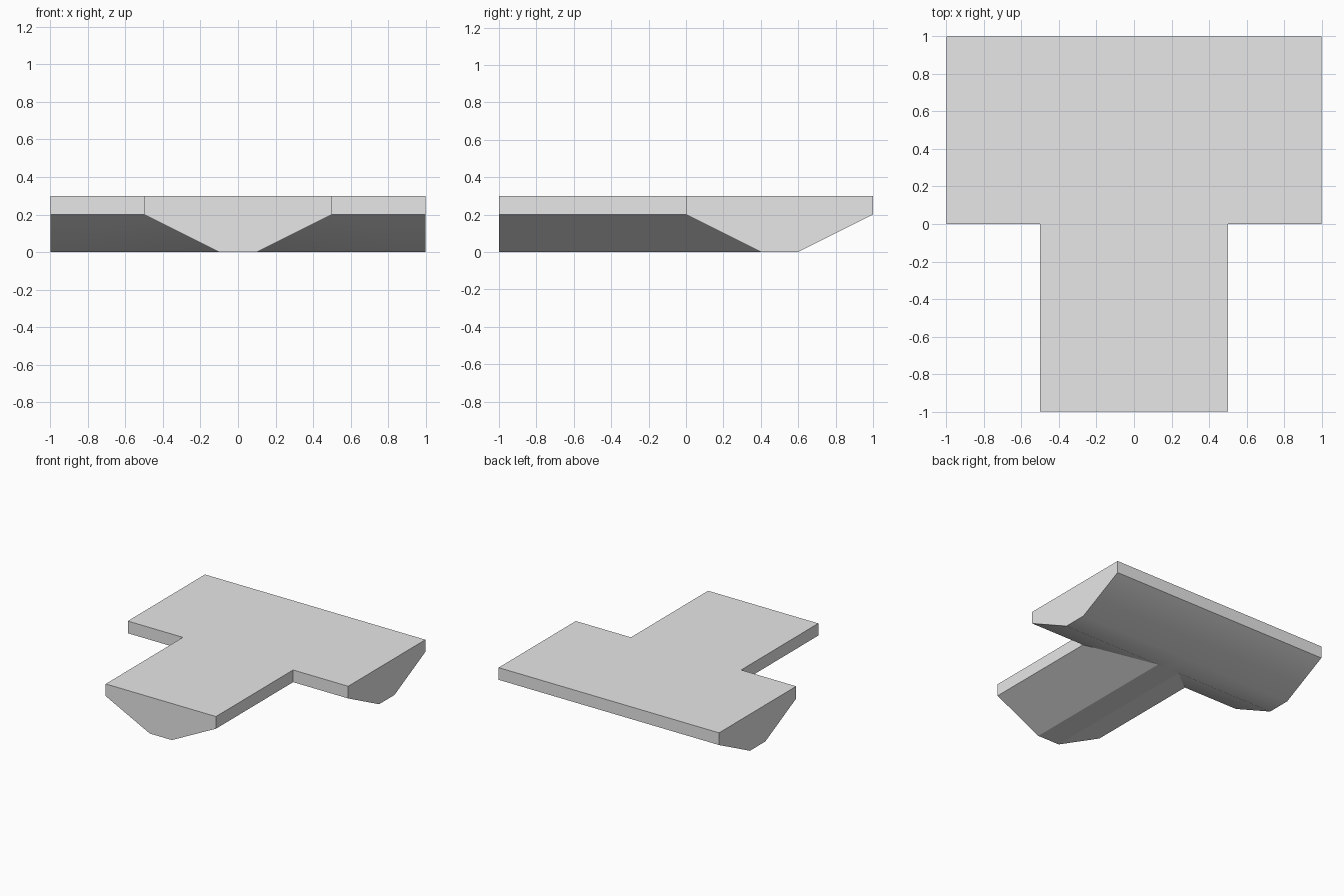
import bpy
import bmesh

default_cube = bpy.data.objects.get("Cube")
if default_cube:
    bpy.data.objects.remove(default_cube, do_unlink=True)

# Heights of the deck, the lower rim and the keel
DECK, RIM, KEEL = 0.3, 0.2, 0.0
HALF_STEM, HALF_KEEL = 0.5, 0.1
KEEL_FRONT, KEEL_BACK = 0.4, 0.6

grey = bpy.data.materials.new("plain_grey")
grey.use_nodes = True
colour = (0.8, 0.8, 0.8, 1.0)
grey.diffuse_color = colour
grey.node_tree.nodes["Principled BSDF"].inputs["Base Color"].default_value = colour

bm = bmesh.new()


def face(points, smooth=False):
    """Add a face on the left half and its mirror image on the right."""
    for side in (1, -1):
        f = bm.faces.new([bm.verts.new((side * x, y, z)) for x, y, z in points])
        f.smooth = smooth


# Half outline of the T, from the front centre round to the back centre
outline = [(0, -1), (HALF_STEM, -1), (HALF_STEM, 0), (1, 0), (1, 1), (0, 1)]

# Flat deck and vertical rim
face([(x, y, DECK) for x, y in outline])
for (ax, ay), (bx, by) in zip(outline, outline[1:]):
    face([(ax, ay, DECK), (bx, by, DECK), (bx, by, RIM), (ax, ay, RIM)])

# Tapered end walls of the stem and the crossbar
face([(0, -1, RIM), (HALF_STEM, -1, RIM), (HALF_KEEL, -1, KEEL), (0, -1, KEEL)])
face([(1, 0, RIM), (1, 1, RIM), (1, KEEL_BACK, KEEL), (1, KEEL_FRONT, KEEL)])

# Stem underside: slope mitred into the crossbar, and keel
mitre = [(HALF_STEM, 0, RIM), (HALF_KEEL, KEEL_FRONT, KEEL)]
face([(HALF_KEEL, -1, KEEL), (HALF_STEM, -1, RIM)] + mitre)
face([(0, -1, KEEL), (HALF_KEEL, -1, KEEL), mitre[1], (0, KEEL_FRONT, KEEL)])

# Crossbar underside: front slope, keel and back slope, softly shaded
face(mitre + [(1, KEEL_FRONT, KEEL), (1, 0, RIM)], True)
face([(0, KEEL_FRONT, KEEL), mitre[1], (1, KEEL_FRONT, KEEL),
      (1, KEEL_BACK, KEEL), (0, KEEL_BACK, KEEL)], True)
face([(0, KEEL_BACK, KEEL), (1, KEEL_BACK, KEEL), (1, 1, RIM), (0, 1, RIM)], True)

# Weld into one closed solid
bmesh.ops.remove_doubles(bm, verts=bm.verts[:], dist=0.0001)
bmesh.ops.recalc_face_normals(bm, faces=bm.faces[:])

# Keep hard corners crisp
for edge in bm.edges:
    edge.smooth = edge.calc_face_angle(0) < 0.6 and all(f.smooth for f in edge.link_faces)

mesh = bpy.data.meshes.new("t_platform")
bm.to_mesh(mesh)
bm.free()
mesh.materials.append(grey)
platform = bpy.data.objects.new("t_platform", mesh)
bpy.context.collection.objects.link(platform)
